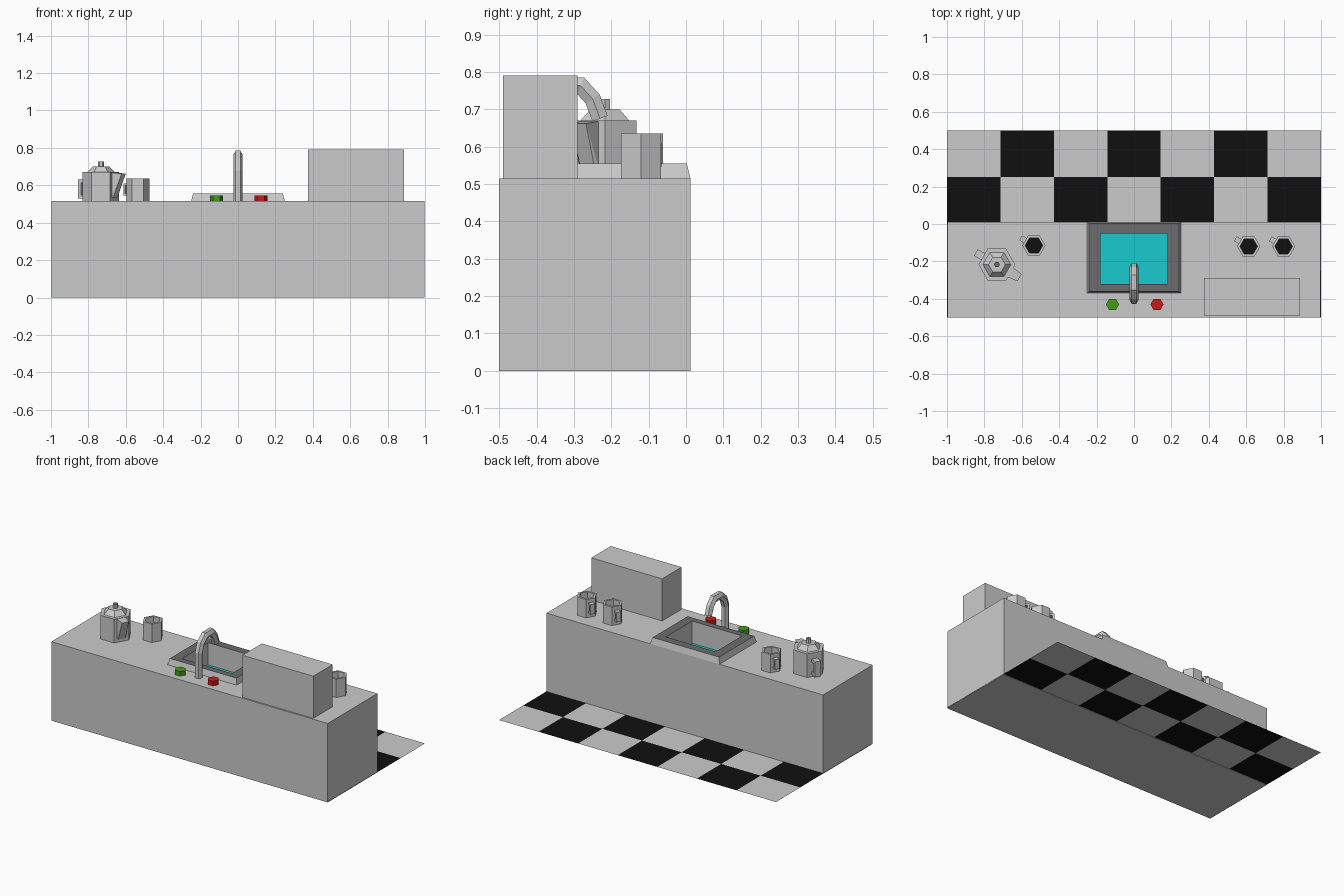
import bpy, bmesh
from math import cos, sin, pi, radians
from mathutils import Vector, Matrix

if "Cube" in bpy.data.objects:
    bpy.data.objects.remove(bpy.data.objects["Cube"])


def material(name, rgb):
    m = bpy.data.materials.new(name)
    m.diffuse_color = (*rgb, 1)
    m.use_nodes = True
    m.node_tree.nodes["Principled BSDF"].inputs["Base Color"].default_value = m.diffuse_color
    return m


GREY = material("grey", (0.6, 0.6, 0.6))
BLACK = material("black", (0.005, 0.005, 0.005))
DARK = material("dark_grey", (0.15, 0.15, 0.15))
CYAN = material("water_cyan", (0.01, 0.6, 0.62))
GREEN = material("green", (0.06, 0.33, 0.01))
RED = material("red", (0.6, 0.01, 0.01))
TOP = 0.515


def finish(name, bm, mats=()):
    me = bpy.data.meshes.new(name)
    bm.to_mesh(me)
    bm.free()
    for m in mats:
        me.materials.append(m)
    ob = bpy.data.objects.new(name, me)
    bpy.context.collection.objects.link(ob)
    return ob


def loft(name, rings, bottom=True, top=True, mats=(), band_mats={}, cap_mat=0):
    """Join successive rings with quads, optionally closing both ends."""
    bm = bmesh.new()
    vs = [[bm.verts.new(p) for p in r] for r in rings]
    n = len(vs[0])
    for k, (a, b) in enumerate(zip(vs, vs[1:])):
        for i in range(n):
            j = (i + 1) % n
            f = bm.faces.new((a[i], a[j], b[j], b[i]))
            f.material_index = band_mats.get(k, 0)
    if bottom:
        bm.faces.new(vs[0][::-1])
    if top:
        bm.faces.new(vs[-1]).material_index = cap_mat
    return finish(name, bm, mats)


def rect(x0, x1, y0, y1, z):
    return [(x0, y0, z), (x1, y0, z), (x1, y1, z), (x0, y1, z)]


def hexagon(cx, cy, r, z):
    return [(cx + r * cos(i * pi / 3), cy + r * sin(i * pi / 3), z) for i in range(6)]


def handle(name, cx, cy, inner, outer, width, z0, z1, t):
    """Square bracket handle on the hexagon side facing back left."""
    bm = bmesh.new()
    prof = [(inner, z0), (outer, z0), (outer, z1), (inner, z1),
            (inner, z1 - t), (outer - t, z1 - t), (outer - t, z0 + t), (inner, z0 + t)]
    f = bm.faces.new([bm.verts.new((d, -width / 2, z)) for d, z in prof])
    ext = bmesh.ops.extrude_face_region(bm, geom=[f])
    bmesh.ops.translate(bm, vec=(0, width, 0),
                        verts=[v for v in ext["geom"] if isinstance(v, bmesh.types.BMVert)])
    bmesh.ops.recalc_face_normals(bm, faces=bm.faces)
    bm.transform(Matrix.Translation((cx, cy, 0)) @ Matrix.Rotation(radians(150), 4, 'Z'))
    finish(name, bm)


# Checkered floor, running under the counter
bm = bmesh.new()
bmesh.ops.create_grid(bm, x_segments=7, y_segments=4, size=1,
                      matrix=Matrix.Translation((0, 0, 0.003)) @ Matrix.Diagonal((1, 0.5, 1, 1)))
for f in bm.faces:
    c = f.calc_center_median()
    col, row = int((c.x + 1) * 3.5), int((c.y + 0.5) * 4)
    f.material_index = (col + row + 1) % 2
finish("checkered_floor", bm, (GREY, BLACK))

# Counter with an opening for the basin
HOLE = (-0.18, 0.18, -0.32, -0.05)
BODY = (-0.998, 0.998, -0.5, 0.012)
loft("counter", [rect(*BODY, 0), rect(*BODY, TOP), rect(*HOLE, TOP)], top=False)

# Sink: sloped rim, dark top band, basin and water
loft("sink", [rect(-0.25, 0.25, -0.37, 0.012, TOP), rect(-0.24, 0.24, -0.36, 0.002, 0.555),
              rect(*HOLE, 0.555), rect(*HOLE, 0.41)],
     bottom=False, mats=(GREY, DARK, CYAN), band_mats={1: 1}, cap_mat=2)

# Box at the front right
BOX = (0.375, 0.887, -0.49, -0.29)
loft("storage_box", [rect(*BOX, TOP), rect(*BOX, 0.79)])

# Tap knobs
for name, x, m in (("green_knob", -0.115, GREEN), ("red_knob", 0.123, RED)):
    loft(name, [hexagon(x, -0.43, 0.035, TOP), hexagon(x, -0.43, 0.035, 0.545)], mats=(m,))

# Faucet: hexagonal tube swept along an arch
path = [Vector(p) for p in ((-0.405, TOP), (-0.405, 0.675), (-0.385, 0.728), (-0.345, 0.763),
                            (-0.282, 0.763), (-0.25, 0.728), (-0.23, 0.675))]
rings = []
for i, p in enumerate(path):
    a = (p - path[i - 1]).normalized() if i else Vector((0, 1))
    b = (path[i + 1] - p).normalized() if i < len(path) - 1 else a
    t = (a + b).normalized()
    side = Vector((t.y, -t.x)) / max(0.8, t.dot(a))
    rings.append([(0.025 * cos(k * pi / 3), p.x - side.x * 0.025 * sin(k * pi / 3) * -1,
                   p.y + side.y * 0.025 * sin(k * pi / 3)) for k in range(6)])
faucet = loft("faucet", rings)
bm = bmesh.new()
bm.from_mesh(faucet.data)
bmesh.ops.recalc_face_normals(bm, faces=bm.faces)
bm.to_mesh(faucet.data)
bm.free()

# Cups with dark drink inside
for i, (x, y) in enumerate(((-0.535, -0.115), (0.613, -0.12), (0.8, -0.12)), 1):
    loft(f"cup_{i}", [hexagon(x, y, r, z) for r, z in
                      ((0.062, TOP), (0.062, 0.635), (0.047, 0.635), (0.047, 0.56))],
         mats=(GREY, BLACK), cap_mat=1)
    handle(f"cup_handle_{i}", x, y, 0.05, 0.082, 0.03, 0.545, 0.61, 0.012)

# Kettle body, lid and knob
KX, KY = -0.733, -0.217
loft("kettle_body", [hexagon(KX, KY, 0.098, TOP), hexagon(KX, KY, 0.098, 0.67)])
loft("kettle_lid", [hexagon(KX, KY, 0.075, 0.67), hexagon(KX, KY, 0.045, 0.70)])
loft("kettle_knob", [hexagon(KX, KY, 0.016, 0.70), hexagon(KX, KY, 0.016, 0.727)], mats=(GREY, DARK), cap_mat=1)
handle("kettle_handle", KX, KY, 0.08, 0.13, 0.04, 0.53, 0.63, 0.018)

# Kettle spout: a wedge widening towards the top
bm = bmesh.new()
for d, w, z in ((0.08, 0.03, 0.668), (0.14, 0.022, 0.662), (0.08, 0.03, 0.535), (0.09, 0.022, 0.535)):
    for s in (-1, 1):
        bm.verts.new((d, s * w, z))
bmesh.ops.convex_hull(bm, input=bm.verts)
bm.transform(Matrix.Translation((KX, KY, 0)) @ Matrix.Rotation(radians(-30), 4, 'Z'))
finish("kettle_spout", bm)
